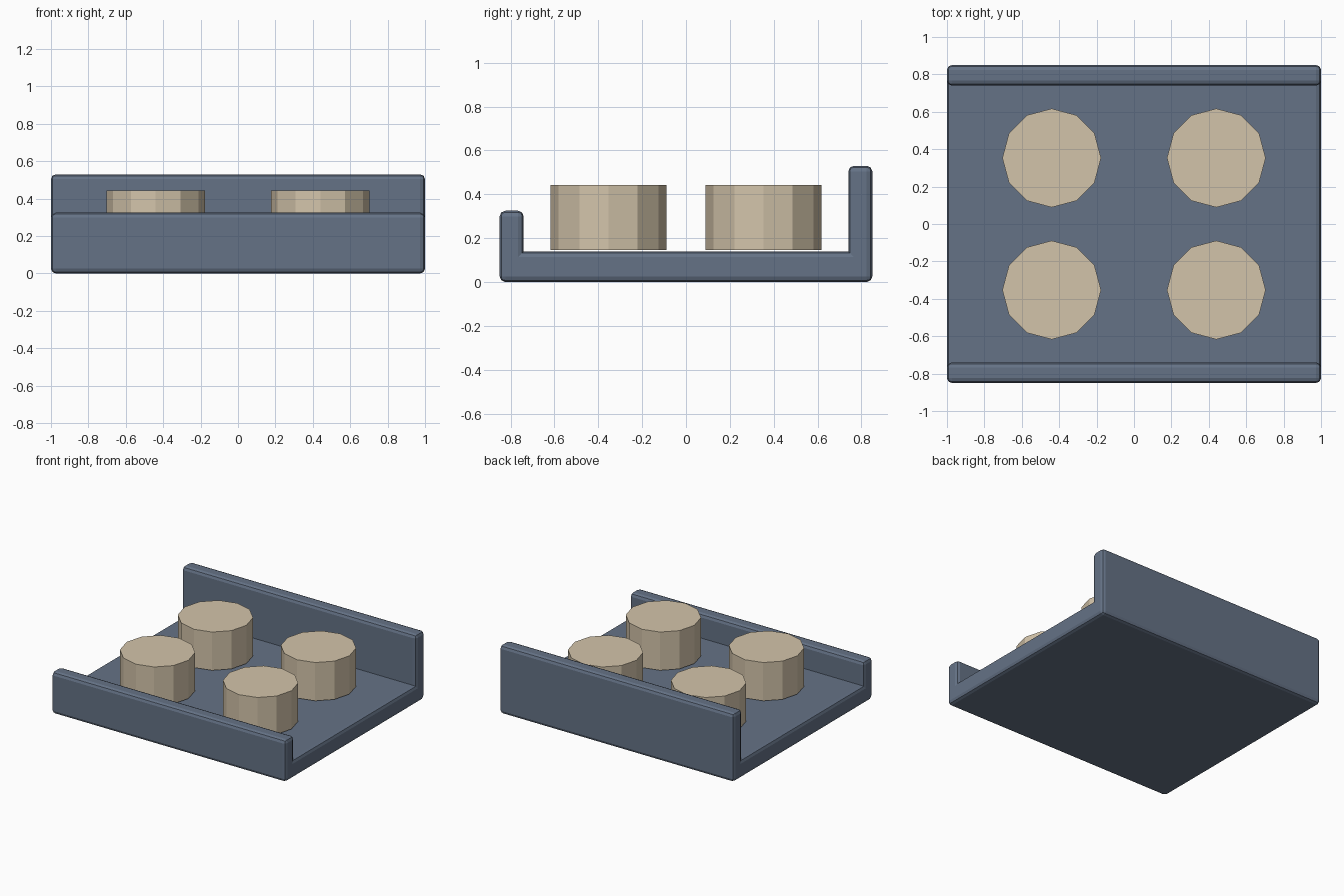
import bpy, bmesh, math

if "Cube" in bpy.data.objects:
    bpy.data.objects.remove(bpy.data.objects["Cube"])

def material(name, color):
    m = bpy.data.materials.new(name)
    m.diffuse_color = color
    m.use_nodes = True
    m.node_tree.nodes["Principled BSDF"].inputs["Base Color"].default_value = m.diffuse_color
    return m

def add_object(name, bm, mat):
    bmesh.ops.recalc_face_normals(bm, faces=bm.faces[:])
    mesh = bpy.data.meshes.new(name)
    bm.to_mesh(mesh)
    bm.free()
    mesh.materials.append(mat)
    obj = bpy.data.objects.new(name, mesh)
    bpy.context.collection.objects.link(obj)
    return obj

blue = material("slate_blue", (0.13, 0.17, 0.24, 1))
tan = material("tan", (0.65, 0.55, 0.40, 1))

# Tray: side profile (y, z) extruded across x, outer edges rounded
FLOOR, WALL, DEPTH = 0.14, 0.74, 0.85
profile = [(-DEPTH, 0), (DEPTH, 0), (DEPTH, 0.53), (WALL, 0.53),
           (WALL, FLOOR), (-WALL, FLOOR), (-WALL, 0.325), (-DEPTH, 0.325)]
bm = bmesh.new()
face = bm.faces.new([bm.verts.new((-1, y, z)) for y, z in profile])
ext = bmesh.ops.extrude_face_region(bm, geom=[face])
bmesh.ops.translate(bm, vec=(2, 0, 0),
                    verts=[v for v in ext["geom"] if isinstance(v, bmesh.types.BMVert)])
bmesh.ops.recalc_face_normals(bm, faces=bm.faces[:])
convex = [e for e in bm.edges if e.calc_face_angle_signed() > 0.1]
bmesh.ops.bevel(bm, geom=convex, offset=0.026, segments=2, profile=0.5, affect='EDGES')
add_object("tray", bm, blue)

# Four twelve-sided pegs hovering just above the floor
BOTTOM, TOP = 0.147, 0.443
for row, y in (("front", -0.353), ("back", 0.353)):
    for side, x in (("left", -0.44), ("right", 0.44)):
        bm = bmesh.new()
        bmesh.ops.create_cone(bm, cap_ends=True, segments=12, radius1=0.264,
                              radius2=0.264, depth=TOP - BOTTOM)
        peg = add_object(f"peg_{row}_{side}", bm, tan)
        peg.location = (x, y, (TOP + BOTTOM) / 2)
